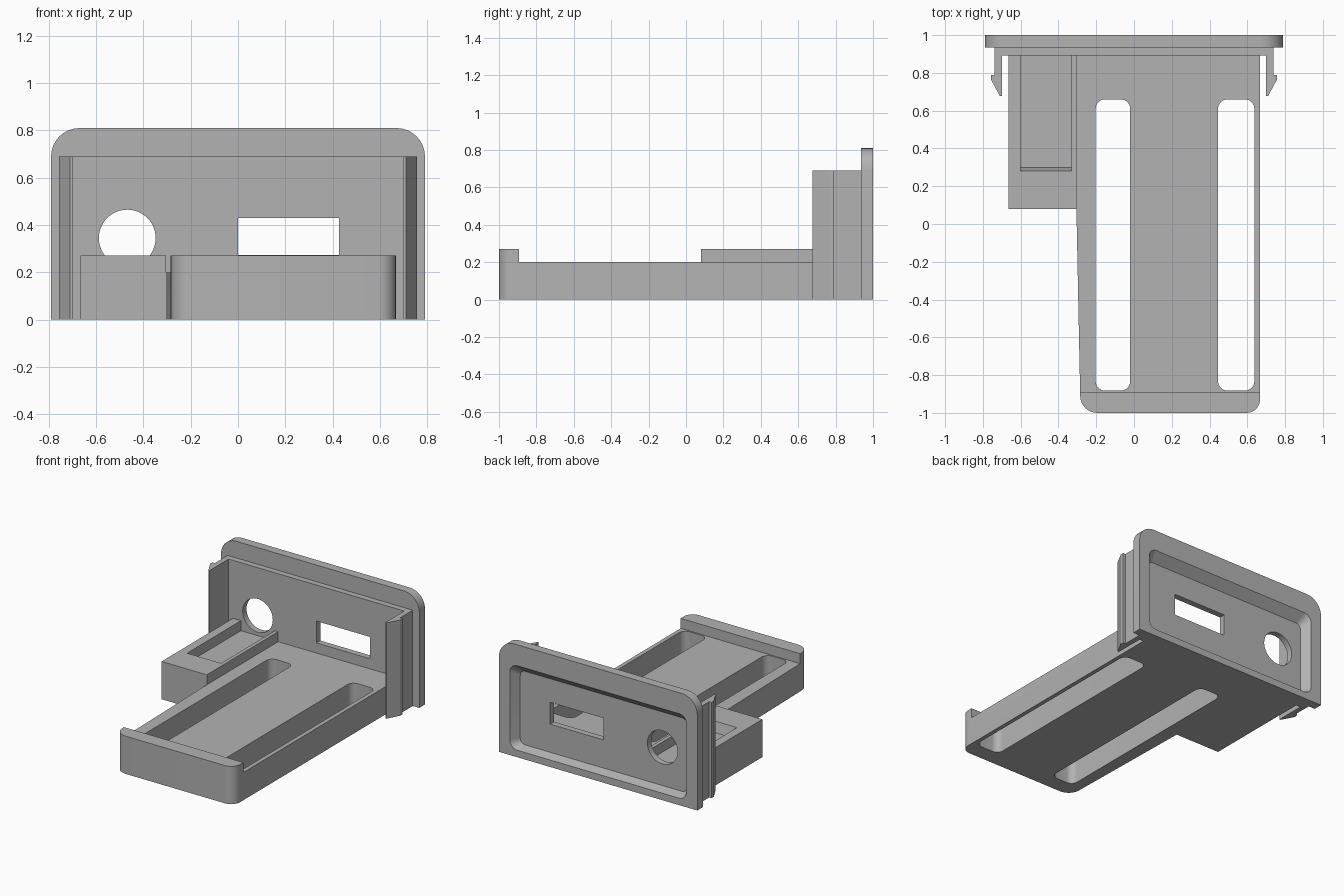
import bpy, bmesh, math
from mathutils import Vector

if "Cube" in bpy.data.objects:
    bpy.data.objects.remove(bpy.data.objects["Cube"])

grey = bpy.data.materials.new("mid_grey_plastic")
grey.use_nodes = True
colour = (0.45, 0.45, 0.45, 1)
grey.diffuse_color = colour
grey.node_tree.nodes["Principled BSDF"].inputs["Base Color"].default_value = colour


def rounded(corners, radii, steps=8):
    """Polygon outline with each corner replaced by an arc of its radius."""
    out = []
    for i, (c, r) in enumerate(zip(corners, radii)):
        c = Vector(c)
        if r == 0:
            out.append(c)
            continue
        a = (Vector(corners[i - 1]) - c).normalized()
        b = (Vector(corners[(i + 1) % len(corners)]) - c).normalized()
        half = a.angle(b) / 2
        mid = (a + b).normalized()
        centre = c + mid * (r / math.sin(half))
        start = c + a * (r / math.tan(half)) - centre
        end = c + b * (r / math.tan(half)) - centre
        sweep = math.pi - 2 * half
        for k in range(steps + 1):
            t = k / steps
            out.append(centre + (start * math.sin((1 - t) * sweep)
                                 + end * math.sin(t * sweep)) / math.sin(sweep))
    return out


def rect(x0, x1, y0, y1, r=0):
    return rounded([(x0, y0), (x1, y0), (x1, y1), (x0, y1)], [r] * 4)


def loft(name, low_outline, low, high, axis="z", high_outline=None):
    """Solid between two outlines; axis z uses (x, y), axis y uses (x, z)."""
    bm = bmesh.new()
    rings = []
    for outline, h in ((low_outline, low), (high_outline or low_outline, high)):
        rings.append([bm.verts.new((p[0], p[1], h) if axis == "z" else (p[0], h, p[1]))
                      for p in outline])
    n = len(low_outline)
    for ring in rings:
        bm.faces.new(ring)
    for i in range(n):
        j = (i + 1) % n
        bm.faces.new((rings[0][i], rings[0][j], rings[1][j], rings[1][i]))
    bmesh.ops.recalc_face_normals(bm, faces=bm.faces)
    mesh = bpy.data.meshes.new(name)
    bm.to_mesh(mesh)
    bm.free()
    obj = bpy.data.objects.new(name, mesh)
    mesh.materials.append(grey)
    bpy.context.collection.objects.link(obj)
    return obj


def cut(obj, *cutters):
    for c in cutters:
        mod = obj.modifiers.new("cut_" + c.name, "BOOLEAN")
        mod.operation = "DIFFERENCE"
        mod.solver = "EXACT"
        mod.object = c
        c.hide_render = True
        c.hide_viewport = True


# End panel with rounded top corners, and the thinner plate in front of it
panel = loft("end_panel", rounded([(-0.79, 0), (0.79, 0), (0.79, 0.81), (-0.79, 0.81)],
                                  [0, 0, 0.12, 0.12]), 0.935, 1.0, "y")
plate = loft("inner_plate", rect(-0.738, 0.738, 0, 0.69), 0.893, 0.935, "y")

# Tapered recess in the back, then the round and rectangular openings
recess = loft("recess_cutter", rect(-0.665, 0.665, 0.07, 0.60, 0.04), 0.937, 1.001, "y",
              rect(-0.705, 0.705, 0.05, 0.66, 0.06))
ring = [(-0.468 + 0.12 * math.cos(a), 0.345 + 0.12 * math.sin(a))
        for a in (math.tau * k / 48 for k in range(48))]
round_hole = loft("round_hole_cutter", ring, 0.8, 1.1, "y")
window = loft("window_cutter", rect(0, 0.427, 0.273, 0.43), 0.8, 1.1, "y")
cut(panel, recess, round_hole, window)
cut(plate, round_hole, window)

# Snap clips on both sides of the plate
clip = [(0.70, 0.893), (0.738, 0.893), (0.738, 0.79), (0.757, 0.79),
        (0.757, 0.765), (0.71, 0.677), (0.70, 0.677)]
for side, s in (("left", 1), ("right", -1)):
    loft(side + "_snap_clip", [(x * s, y) for x, y in clip], 0, 0.69)

# Long tray with a raised front lip and two through slots
tray = loft("tray", rounded([(-0.305, 0.893), (-0.305, 0.08), (-0.283, -1), (0.667, -1),
                             (0.667, 0.893)], [0, 0, 0.09, 0.07, 0]), 0, 0.272)
cut(tray,
    loft("tray_top_cutter", rect(-0.5, 0.9, -0.892, 1.1), 0.2, 0.5),
    loft("right_slot_cutter", rect(-0.203, -0.02, -0.882, 0.66, 0.05), -0.1, 0.4),
    loft("left_slot_cutter", rect(0.445, 0.637, -0.882, 0.66, 0.05), -0.1, 0.4))

# Side block with a shallow pocket whose front wall slopes
block = loft("side_block", rect(-0.665, -0.305, 0.08, 0.893), 0, 0.272)
cut(block, loft("pocket_cutter", rect(-0.602, -0.332, 0.30, 1.0), 0.2, 0.273, "z",
                rect(-0.602, -0.332, 0.28, 1.0)))

# Smooth rounded corners while keeping hard edges
bpy.ops.object.select_all(action="DESELECT")
for obj in (panel, plate, tray, block):
    bpy.context.view_layer.objects.active = obj
    obj.select_set(True)
    for mod in [m.name for m in obj.modifiers]:
        bpy.ops.object.modifier_apply(modifier=mod)
bpy.ops.object.shade_smooth_by_angle(angle=math.radians(30))
for obj in list(bpy.data.objects):
    if obj.name.endswith("_cutter"):
        bpy.data.objects.remove(obj)
